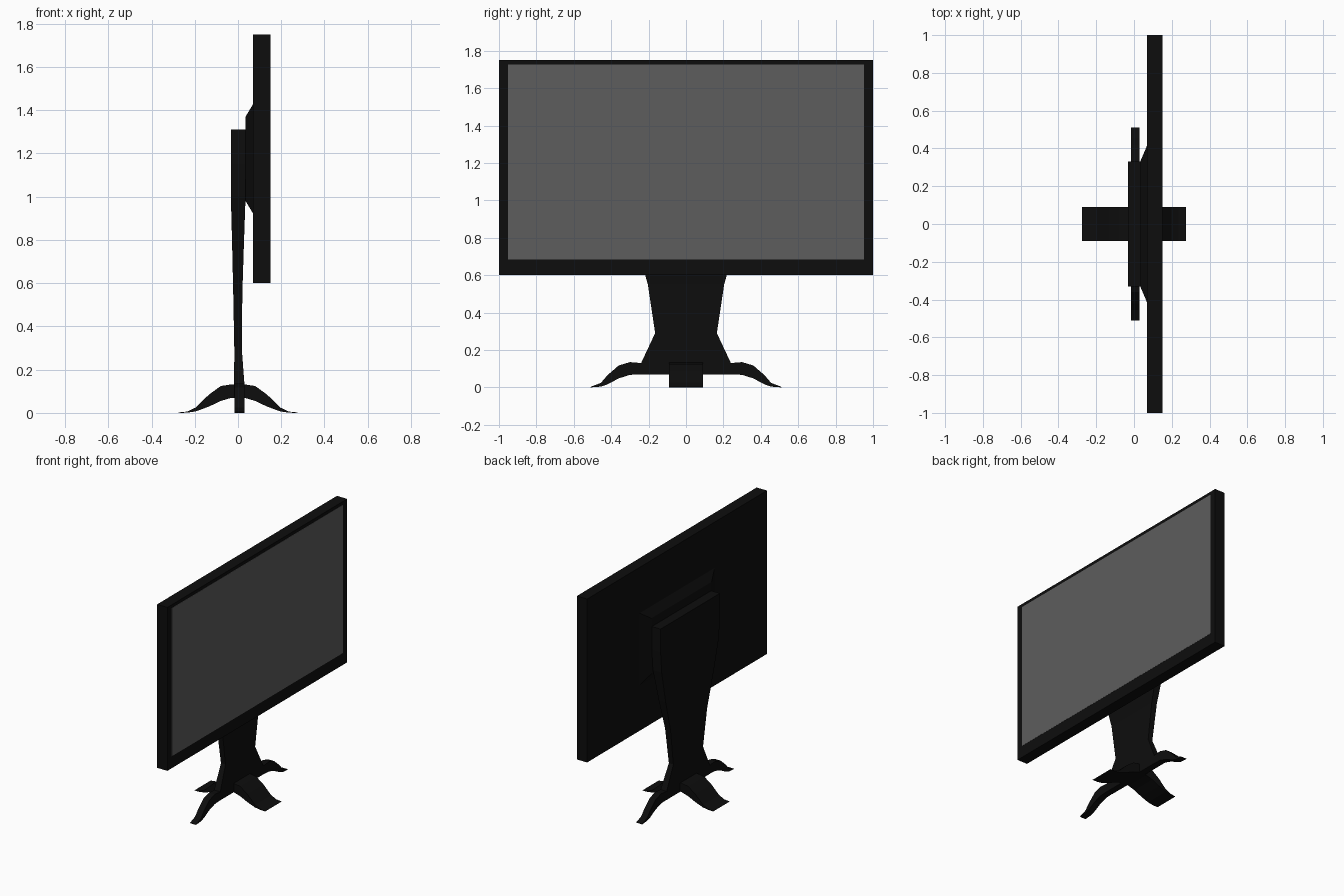
import bpy, bmesh

if "Cube" in bpy.data.objects:
    bpy.data.objects.remove(bpy.data.objects["Cube"])


def material(name, value):
    m = bpy.data.materials.new(name)
    m.diffuse_color = (value, value, value, 1)
    m.use_nodes = True
    m.node_tree.nodes["Principled BSDF"].inputs["Base Color"].default_value = m.diffuse_color
    return m


BLACK = material("black_plastic", 0.004)
GLASS = material("dark_grey_glass", 0.11)


def finish(name, bm, mat):
    bmesh.ops.recalc_face_normals(bm, faces=bm.faces)
    mesh = bpy.data.meshes.new(name)
    bm.to_mesh(mesh)
    bm.free()
    mesh.materials.append(mat)
    obj = bpy.data.objects.new(name, mesh)
    bpy.context.collection.objects.link(obj)
    return obj


def loft(name, rings, mat):
    """Skin a stack of four-cornered rings and cap both ends."""
    bm = bmesh.new()
    loops = [[bm.verts.new(p) for p in ring] for ring in rings]
    for a, b in zip(loops, loops[1:]):
        for i in range(4):
            j = (i + 1) % 4
            bm.faces.new((a[i], a[j], b[j], b[i]))
    bm.faces.new(loops[0])
    bm.faces.new(loops[-1])
    return finish(name, bm, mat)


def upright(x, y, z0, z1):
    """Rectangle facing +x."""
    return [(x, -y, z0), (x, y, z0), (x, y, z1), (x, -y, z1)]


# Panel housing, display glass and tapered mount on the back
loft("panel_housing", [upright(0.07, 1, 0.6, 1.75), upright(0.15, 1, 0.6, 1.75)], BLACK)
loft("display", [upright(0.148, 0.952, 0.684, 1.727), upright(0.151, 0.952, 0.684, 1.727)], GLASS)
loft("back_mount", [upright(0.035, 0.335, 0.98, 1.37), upright(0.071, 0.42, 0.92, 1.43)], BLACK)

# Waisted neck: height, back x, front x, half width
neck = [(0.07, -0.018, 0.03, 0.24), (0.13, -0.018, 0.03, 0.24), (0.29, -0.017, 0.018, 0.165),
        (0.55, -0.022, 0.02, 0.204), (0.77, -0.027, 0.027, 0.265),
        (1.0, -0.033, 0.035, 0.318), (1.15, -0.033, 0.035, 0.33), (1.31, -0.033, 0.035, 0.33)]
loft("neck", [[(b, -w, z), (f, -w, z), (f, w, z), (b, w, z)] for z, b, f, w in neck], BLACK)


# Arched feet: distance from centre, underside z, top z (mirrored to both ends)
def foot(name, half, side0, side1, along_x):
    stations = [(-d, lo, hi) for d, lo, hi in reversed(half)] + half
    rings = []
    for d, lo, hi in stations:
        ring = [(side0, lo), (side1, lo), (side1, hi), (side0, hi)]
        rings.append([(d, s, z) if along_x else (s, d, z) for s, z in ring])
    loft(name, rings, BLACK)


foot("long_foot", [(0.24, 0.07, 0.13), (0.30, 0.067, 0.135), (0.36, 0.048, 0.117),
                   (0.42, 0.016, 0.065), (0.455, 0.004, 0.024), (0.51, 0.0, 0.003)],
     -0.016, 0.03, False)
foot("short_foot", [(0.03, 0.07, 0.132), (0.08, 0.055, 0.124), (0.135, 0.029, 0.084),
                    (0.195, 0.007, 0.025), (0.235, 0.001, 0.006), (0.275, 0.0, 0.002)],
     -0.09, 0.09, True)
